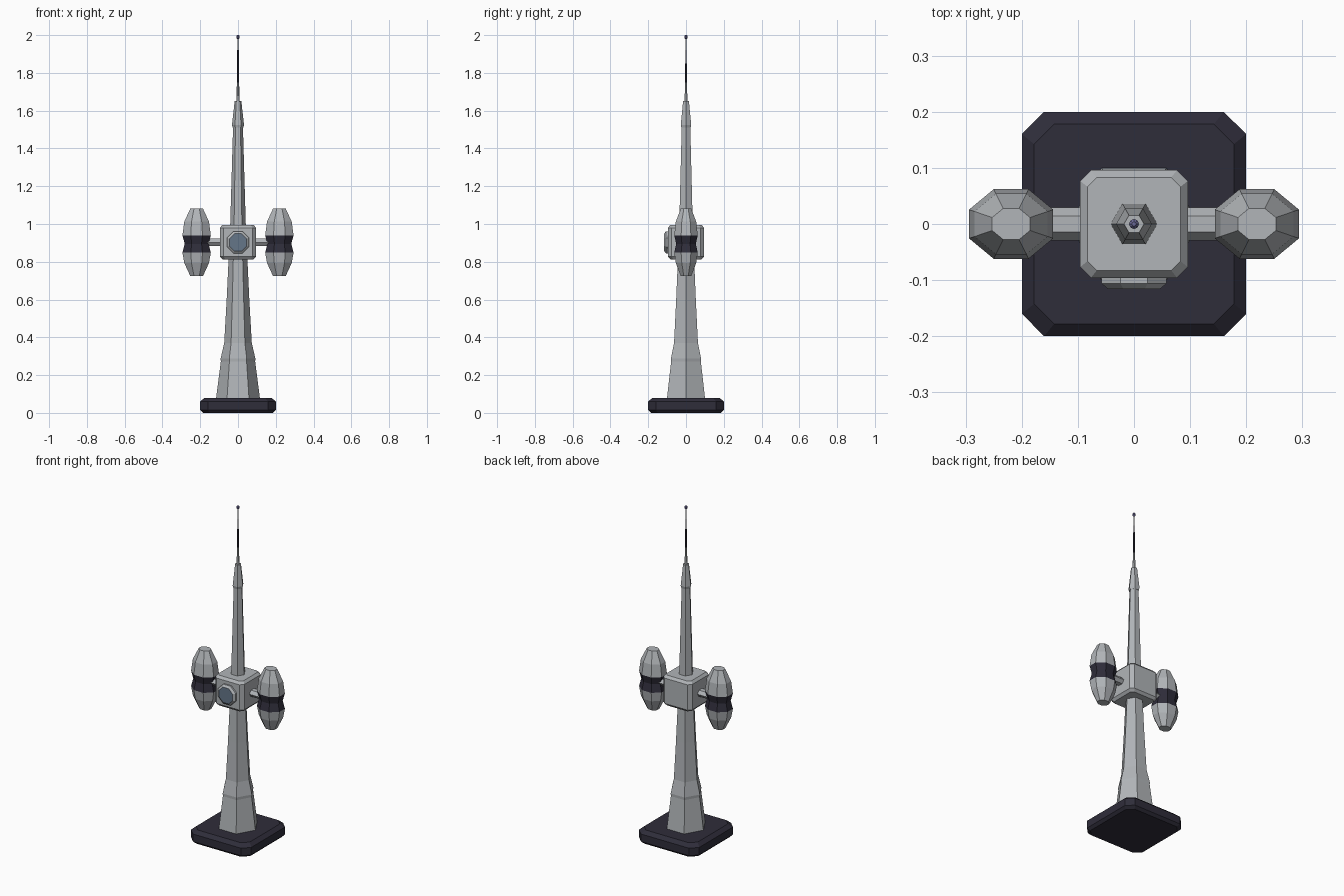
import bpy
import bmesh
from math import sin, cos, pi
from mathutils import Matrix

cube = bpy.data.objects.get("Cube")
if cube:
    bpy.data.objects.remove(cube)


def material(name, r, g, b):
    m = bpy.data.materials.new(name)
    m.use_nodes = True
    m.diffuse_color = (r, g, b, 1)
    bsdf = next(n for n in m.node_tree.nodes if n.type == 'BSDF_PRINCIPLED')
    bsdf.inputs["Base Color"].default_value = (r, g, b, 1)
    return m


GREY = material("light grey metal", 0.44, 0.46, 0.48)
DARK = material("dark slate", 0.028, 0.026, 0.042)
GLASS = material("blue glass", 0.13, 0.18, 0.25)
LAMP = material("violet lamp", 0.16, 0.15, 0.33)


def polygon(sides, turn=0.0):
    """Regular outline; turn is in fractions of one side."""
    return [(cos(2 * pi * (i + turn) / sides), sin(2 * pi * (i + turn) / sides))
            for i in range(sides)]


def cut_square(c):
    """Square of half width 1 with its corners cut by c."""
    k = 1 - c
    return [(1, -k), (1, k), (k, 1), (-k, 1), (-1, k), (-1, -k), (-k, -1), (k, -1)]


def loft(name, outline, levels, mats, rule=None, place=Matrix()):
    """Stack scaled copies of an outline; levels are (height, scale x, scale y)."""
    bm = bmesh.new()
    rings = [[bm.verts.new((x * sx, y * sy, z)) for x, y in outline]
             for z, sx, sy in levels]
    n = len(outline)
    for low, high in zip(rings, rings[1:]):
        for i in range(n):
            j = (i + 1) % n
            bm.faces.new((low[i], low[j], high[j], high[i]))
    bm.faces.new(rings[0][::-1])
    bm.faces.new(rings[-1])
    bm.normal_update()
    if rule:
        for f in bm.faces:
            f.material_index = rule(f)
    bm.transform(place)
    mesh = bpy.data.meshes.new(name)
    bm.to_mesh(mesh)
    bm.free()
    for m in mats:
        mesh.materials.append(m)
    obj = bpy.data.objects.new(name, mesh)
    bpy.context.scene.collection.objects.link(obj)
    return obj


def even(*pairs):
    return [(z, r, r) for z, r in pairs]


HEX = polygon(6)
OCT = [(x / cos(pi / 8), y / cos(pi / 8)) for x, y in polygon(8, 0.5)]
HUB_Z = 0.903

# Foundation slab
loft("base_slab", cut_square(0.2),
     even((0, 0.185), (0.015, 0.2), (0.06, 0.2), (0.08, 0.178)), [DARK])

# Tapered tower
loft("lower_tower", HEX,
     even((0.07, 0.117), (0.272, 0.091), (0.288, 0.092), (0.37, 0.073),
          (0.6, 0.06), (0.83, 0.049)), [GREY])
loft("upper_tower", HEX, even((0.97, 0.042), (1.52, 0.026)), [GREY])
loft("tower_collar", HEX,
     even((1.51, 0.028), (1.525, 0.032), (1.62, 0.021), (1.65, 0.018)), [GREY])

# Central hub
loft("hub", cut_square(0.2),
     even((0.813, 0.083), (0.828, 0.096), (0.98, 0.096), (0.995, 0.083)), [GREY])

# Round window on the front of the hub, with glass on its end face
loft("front_window", OCT,
     even((0.085, 0.058), (0.106, 0.058), (0.116, 0.046)), [GREY, GLASS],
     lambda f: int(f.normal.z > 0.9),
     Matrix.Translation((0, 0, HUB_Z)) @ Matrix.Rotation(pi / 2, 4, 'X'))

# Side arms and pods
for side, sx in (("left", 1), ("right", -1)):
    loft(side + "_arm", polygon(6, 0.5),
         [(0.09, 0.022, 0.029), (0.2, 0.022, 0.029)], [GREY], None,
         Matrix.Translation((0, 0, HUB_Z)) @ Matrix.Rotation(sx * pi / 2, 4, 'Y'))
    pod = [(h, 0.075 * s, 0.062 * s) for h, s in
           ((-0.178, 0.45), (-0.11, 0.87), (-0.055, 1), (-0.008, 0.84),
            (0.037, 1), (0.11, 0.87), (0.178, 0.45))]
    loft(side + "_pod", OCT, pod, [GREY, DARK],
         lambda f: int(-0.055 < f.calc_center_median().z < 0.037),
         Matrix.Translation((sx * 0.219, 0, HUB_Z)))

# Antenna
loft("antenna_foot", HEX, even((1.64, 0.009), (1.75, 0.006)), [GREY])
loft("antenna_mast", HEX, even((1.74, 0.0055), (1.92, 0.004)), [DARK])
loft("antenna_tip", HEX, even((1.91, 0.0025), (1.985, 0.0025)), [GREY])
loft("beacon", polygon(8),
     even((1.98, 0.004), (1.985, 0.009), (1.994, 0.009), (2.0, 0.004)), [LAMP])
